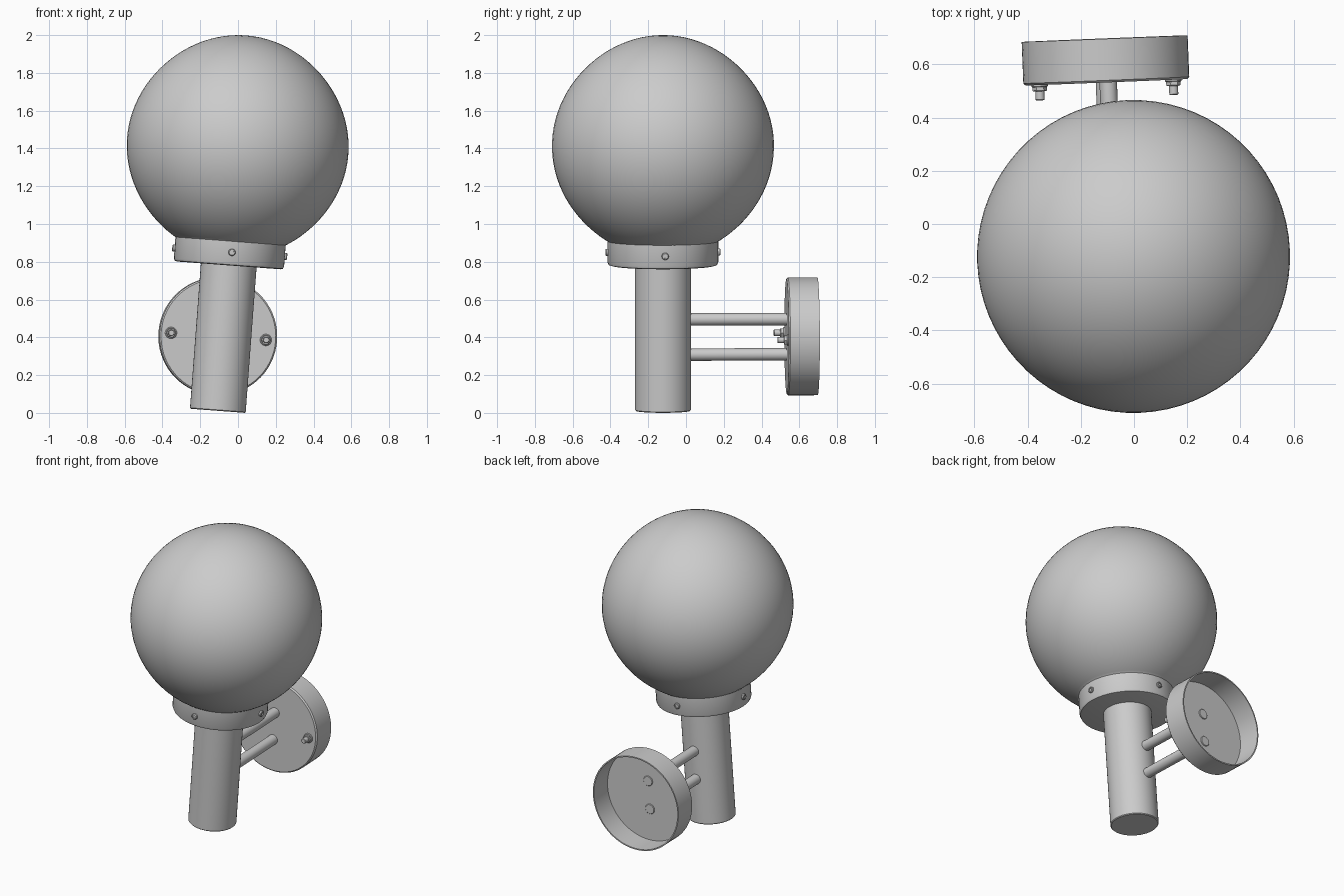
import bpy, bmesh
from math import sin, cos, pi, radians, asin
from mathutils import Matrix, Vector

if "Cube" in bpy.data.objects:
    bpy.data.objects.remove(bpy.data.objects["Cube"])

# Whole lamp leans slightly sideways and is turned a little about its pole
LAMP = (Matrix.Translation((-0.107, -0.122, 0.011))
        @ Matrix.Rotation(radians(4.3), 4, 'Y') @ Matrix.Rotation(radians(2.3), 4, 'Z'))


def lathe(name, profile, origin=(0, 0, 0), axis=(0, 0, 1), segs=48, angle=30):
    """Revolve (radius, height) points around an axis in lamp space."""
    bm = bmesh.new()
    verts = [bm.verts.new((r, 0, h)) for r, h in profile]
    edges = [bm.edges.new(p) for p in zip(verts, verts[1:])]
    bmesh.ops.spin(bm, geom=verts + edges, cent=(0, 0, 0), axis=(0, 0, 1),
                   angle=2 * pi, steps=segs, use_duplicate=False)
    bmesh.ops.remove_doubles(bm, verts=bm.verts, dist=1e-5)
    bmesh.ops.recalc_face_normals(bm, faces=bm.faces)
    mesh = bpy.data.meshes.new(name)
    bm.to_mesh(mesh)
    bm.free()
    obj = bpy.data.objects.new(name, mesh)
    bpy.context.collection.objects.link(obj)
    turn = Vector((0, 0, 1)).rotation_difference(Vector(axis)).to_matrix().to_4x4()
    obj.matrix_world = LAMP @ Matrix.Translation(origin) @ turn
    bpy.ops.object.select_all(action='DESELECT')
    obj.select_set(True)
    bpy.context.view_layer.objects.active = obj
    bpy.ops.object.shade_smooth_by_angle(angle=radians(angle))
    return obj


def rod(name, r, length, origin, axis, segs=24, bevel=0.003):
    return lathe(name, [(0, 0), (r, 0), (r, length - bevel),
                        (r - bevel, length), (0, length)], origin, axis, segs)


# Pole
lathe("pole", [(0, 0), (0.143, 0), (0.148, 0.005), (0.148, 0.785), (0, 0.785)])

# Collar cup holding the globe
lathe("collar", [(0, 0.772), (0.275, 0.772), (0.288, 0.776), (0.293, 0.788),
                 (0.293, 0.915), (0.283, 0.915), (0.283, 0.785), (0, 0.785)])

# Globe with a short neck hidden in the collar
R, H = 0.588, 1.405
start = pi - asin(0.275 / R)
globe = [(0.265, 0.80)]
for i in range(41):
    t = start * (1 - i / 40)
    r = R * (1 - 0.01 * sin(2 * t) ** 2)
    globe.append((r * sin(t) if i < 40 else 0, H + r * cos(t)))
lathe("globe", globe, segs=72, angle=60)

# Four screws around the collar
for i in range(4):
    d = Vector((cos(i * pi / 2), sin(i * pi / 2), 0))
    pos = d * 0.285 + Vector((0, 0, 0.842))
    lathe(f"collar_screw_{i + 1}", [(0.019, 0), (0.019, 0.016), (0.015, 0.020),
                                    (0.010, 0.020), (0.010, 0.014), (0, 0.014)],
          pos, d, 16)

# Wall plate: shallow round cup, open to the wall
FACE, MID = 0.655, 0.393
lathe("wall_plate", [(0, 0), (0.304, 0), (0.312, 0.008), (0.312, 0.164),
                     (0.304, 0.164), (0.304, 0.010), (0, 0.010)],
      (0, FACE, MID), (0, 1, 0), 64)

# Two support arms from pole to plate
for label, h in (("upper", 0.485), ("lower", 0.298)):
    rod(f"{label}_arm", 0.033, FACE + 0.016 - 0.1, (0, 0.1, h), (0, 1, 0))

# Washer, nut and stud on each side of the plate
for label, s in (("left", -1), ("right", 1)):
    pos = (s * 0.252, FACE + 0.002, MID)
    rod(f"{label}_washer", 0.031, 0.010, pos, (0, -1, 0))
    rod(f"{label}_nut", 0.027, 0.026, pos, (0, -1, 0), 6)
    rod(f"{label}_stud", 0.017, 0.060, pos, (0, -1, 0), 16)
